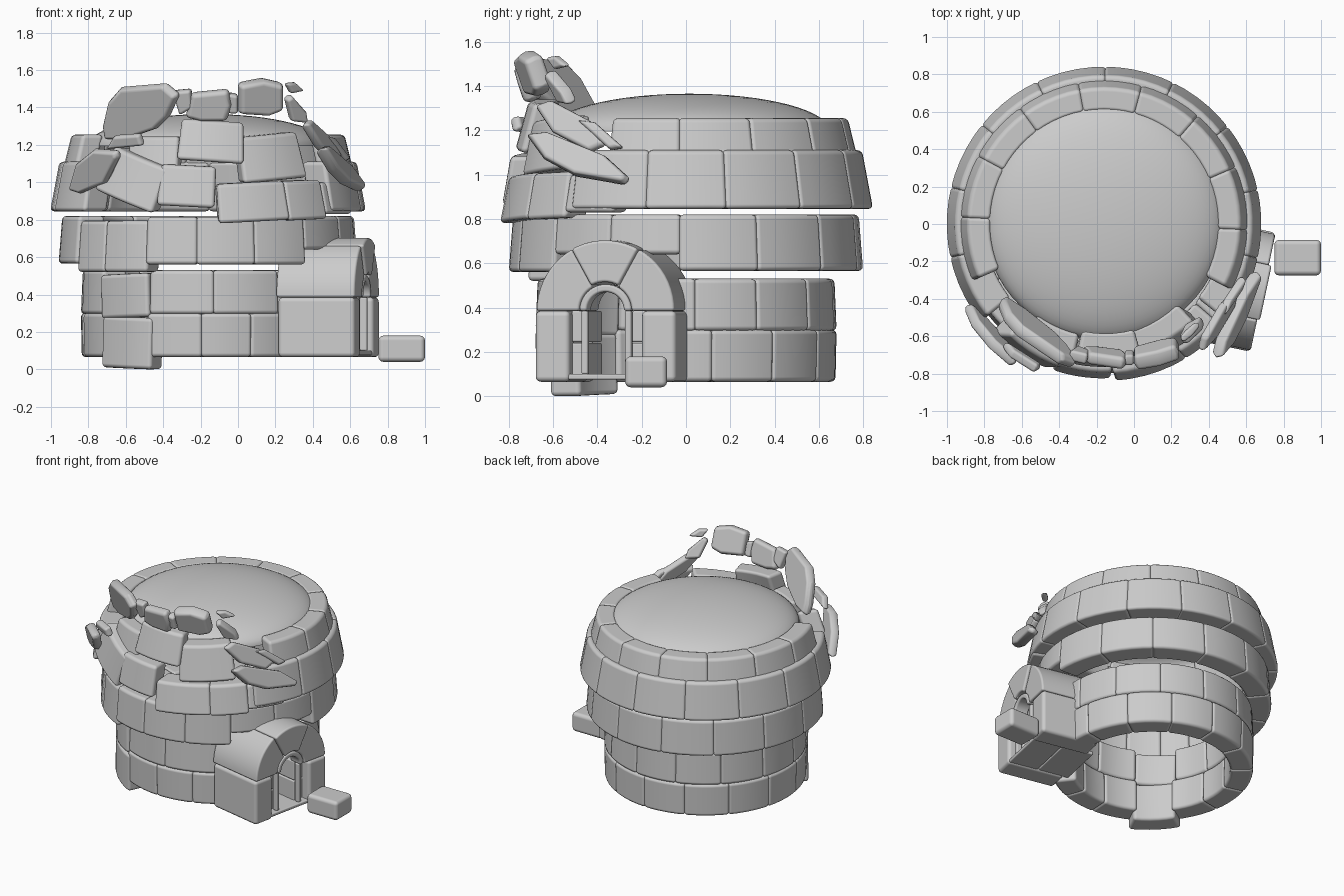
import bpy, bmesh, math
from mathutils import Vector, Matrix

if "Cube" in bpy.data.objects:
    bpy.data.objects.remove(bpy.data.objects["Cube"])

CX = -0.16  # centre of the round hut


def finish(name, bm, bevel, matrix=None, segs=3):
    bmesh.ops.recalc_face_normals(bm, faces=bm.faces)
    me = bpy.data.meshes.new(name)
    bm.to_mesh(me)
    bm.free()
    if matrix:
        me.transform(matrix)
    for p in me.polygons:
        p.use_smooth = True
    ob = bpy.data.objects.new(name, me)
    bpy.context.collection.objects.link(ob)
    if bevel:
        m = ob.modifiers.new("bevel", 'BEVEL')
        m.width, m.segments, m.limit_method = bevel, segs, 'ANGLE'
        m.angle_limit = math.radians(40)
        m.harden_normals = True
    return ob


def loft(name, sections, bevel, matrix=None):
    """Solid through a list of equal-length closed sections."""
    bm = bmesh.new()
    rows = [[bm.verts.new(p) for p in s] for s in sections]
    n = len(rows[0])
    for a, b in zip(rows, rows[1:]):
        for i in range(n):
            bm.faces.new((a[i], a[(i + 1) % n], b[(i + 1) % n], b[i]))
    bm.faces.new(rows[0])
    bm.faces.new(rows[-1])
    return finish(name, bm, bevel, matrix)


def wedge(name, a0, a1, z0, z1, r0, r1, thick=0.15, out=0, tilt=0):
    """Curved wall block between two angles, leaning from r0 to r1."""
    secs = []
    for i in range(6):
        t = math.radians(a0 - 0.35 + (a1 - a0 + 0.7) * i / 5)
        c, s = math.cos(t), math.sin(t)
        secs.append([(CX + r * c, r * s, z) for r, z in
                     ((r0 - thick, z0), (r0, z0), (r1, z1), (r1 - thick, z1))])
    mid = math.radians((a0 + a1) / 2)
    d = Vector((math.cos(mid), math.sin(mid), 0))
    c = Vector((CX, 0, (z0 + z1) / 2)) + d * (r0 - thick / 2)
    mat = (Matrix.Translation(c + d * out) @ Matrix.Rotation(math.radians(tilt), 4, d)
           @ Matrix.Translation(-c))
    return loft(name, secs, 0.022, mat)


def box(name, x, y, z, bevel, matrix=None):
    secs = [[(x[0], y[0], h), (x[1], y[0], h), (x[1], y[1], h), (x[0], y[1], h)] for h in z]
    return loft(name, secs, bevel, matrix)


def shard(name, pts, c, slope, thick, axis='y', bevel=0.014):
    """Flat flake: outline in (x,z) or (y,z), lying on a sloping plane."""
    mu = sum(p[0] for p in pts) / len(pts)
    mv = sum(p[1] for p in pts) / len(pts)
    n = Vector((-slope[0], 1, -slope[1])).normalized() * thick / 2
    secs = []
    for s, k in ((-1, 0.92), (0, 1.0), (1, 0.92)):
        sec = []
        for u, v in pts:
            u, v = mu + (u - mu) * k, mv + (v - mv) * k
            p = Vector((u, c + slope[0] * (u - mu) + slope[1] * (v - mv), v)) + n * s
            sec.append(p if axis == 'y' else Vector((p.y, p.x, p.z)))
        secs.append(sec)
    return loft(name, secs, bevel)


def spread(a, b, n):
    return [a + (b - a) * i / n for i in range(n + 1)]


# wall courses: joint angles, z range, outer radius bottom and top, thickness
courses = [
    ("course_1", spread(10, 215.7, 8), 0.065, 0.30, 0.675, 0.68, 0.155),
    ("course_1_front", [241.4, 267, 290, 308], 0.065, 0.30, 0.675, 0.68, 0.155),
    ("course_1_side", [-9, 10], 0.065, 0.30, 0.675, 0.68, 0.155),
    ("course_2", [-6, 3.4] + spread(28.5, 213, 7), 0.295, 0.53, 0.68, 0.67, 0.155),
    ("course_2_front", [242.4, 272.6, 304], 0.295, 0.53, 0.68, 0.67, 0.155),
    ("course_3", spread(-2, 207.6, 8), 0.565, 0.82, 0.80, 0.78, 0.16),
    ("course_3_sagging", [207.6, 225, 245.3], 0.52, 0.795, 0.79, 0.77, 0.16),
    ("course_3_front", [245.3, 265.6, 288.4, 311], 0.56, 0.815, 0.80, 0.78, 0.16),
    ("course_3_over_door", [311, 334, 358], 0.64, 0.82, 0.79, 0.775, 0.16),
    ("course_4", [-38, -12.5] + spread(12.5, 218, 8), 0.845, 1.11, 0.845, 0.795, 0.16),
    ("course_5", [-27] + spread(-2.3, 203, 8), 1.03, 1.255, 0.785, 0.73, 0.125),
]
for name, cuts, z0, z1, r0, r1, th in courses:
    for i, (a, b) in enumerate(zip(cuts, cuts[1:])):
        wedge(f"{name}_block_{i}", a, b, z0, z1, r0, r1, th)

# displaced blocks on the collapsed front
loose = [
    (214, 244, 0.005, 0.28, 0.67, 0.67, 0.15, 0.02, -2),
    (213, 242.4, 0.275, 0.51, 0.67, 0.67, 0.15, 0.02, 2),
    (274, 301, 0.79, 1.00, 0.845, 0.80, 0.16, 0, 3),
    (301, 319, 0.80, 1.01, 0.845, 0.80, 0.16, 0, 2),
    (319, 337, 0.83, 1.00, 0.84, 0.80, 0.16, 0, 0),
    (226, 252, 0.89, 1.14, 0.84, 0.79, 0.14, 0, -20),
    (251, 272.5, 0.87, 1.09, 0.83, 0.79, 0.14, 0, -3),
    (234, 257, 1.03, 1.245, 0.76, 0.71, 0.11, 0, 0),
    (258, 285, 1.11, 1.33, 0.77, 0.71, 0.13, 0, -4),
    (284, 313, 1.01, 1.255, 0.77, 0.71, 0.13, 0, 5),
]
for i, (a, b, z0, z1, r0, r1, th, out, tilt) in enumerate(loose):
    wedge(f"displaced_block_{i}", a, b, z0, z1, r0, r1, th, out, tilt)

# broken flakes, outlines seen from the front
shard("large_flake", [(-.72, 1.30), (-.69, 1.43), (-.62, 1.51), (-.38, 1.53), (-.31, 1.47),
      (-.36, 1.36), (-.43, 1.29), (-.6, 1.23), (-.71, 1.23)], -0.57, (-0.65, -0.4), 0.07)
shard("upper_chunk_left", [(-.28, 1.35), (-.25, 1.48), (-.05, 1.5), (-.03, 1.42),
      (-.06, 1.33), (-.2, 1.33)], -0.71, (-0.12, -0.3), 0.07, bevel=.02)
shard("upper_chunk_right", [(0, 1.37), (0, 1.53), (.13, 1.555), (.24, 1.53), (.24, 1.39),
      (.16, 1.36)], -0.69, (0.25, -0.35), 0.09, bevel=.02)
shard("chip_1", [(-.35, 1.49), (-.25, 1.50), (-.24, 1.4), (-.31, 1.36)], -0.70, (-.2, -.3), 0.06)
shard("chip_2", [(-.05, 1.48), (.0, 1.47), (.0, 1.37), (-.05, 1.37)], -0.715, (0, -.3), 0.06)
shard("chip_3", [(.25, 1.45), (.28, 1.47), (.36, 1.38), (.37, 1.32), (.28, 1.33)],
      -0.57, (.5, -.4), 0.06)
shard("chip_4", [(.25, 1.53), (.3, 1.535), (.35, 1.49), (.28, 1.475)], -0.58, (.9, -.2), 0.04)
shard("left_flake", [(-.9, .96), (-.86, 1.1), (-.76, 1.18), (-.64, 1.17), (-.63, 1.14),
      (-.7, 1.0), (-.84, .94)], -0.60, (-0.9, -0.4), 0.06)
shard("left_chip", [(-.7, 1.18), (-.66, 1.25), (-.52, 1.26), (-.5, 1.2)], -0.72, (-.6, -.4), 0.05)
# flakes above the doorway, outlines seen from the right
shard("right_flake_top", [(-.68, 1.31), (-.61, 1.335), (-.43, 1.24), (-.36, 1.13), (-.43, 1.10),
      (-.6, 1.19)], 0.45, (0.4, -0.35), 0.05, 'x')
shard("right_flake_small", [(-.49, 1.245), (-.41, 1.235), (-.28, 1.12), (-.34, 1.11)],
      0.53, (0.4, -0.3), 0.05, 'x')
shard("right_flake_low", [(-.72, 1.18), (-.63, 1.19), (-.36, 1.08), (-.25, .98), (-.27, .955),
      (-.5, .995), (-.64, 1.07)], 0.555, (0.3, -0.4), 0.07, 'x')

# shallow roof cap
bm = bmesh.new()
bmesh.ops.create_uvsphere(bm, u_segments=64, v_segments=32, radius=1)
bmesh.ops.delete(bm, geom=[v for v in bm.verts if v.co.z < -0.01], context='VERTS')
finish("roof_dome", bm, 0, Matrix.Translation((CX, 0.015, 1.195))
       @ Matrix.Diagonal((0.64, 0.635, 0.17, 1)))

# doorway, built facing local +x and turned slightly to the front
D = Matrix.Translation((0.69, -0.365, 0)) @ Matrix.Rotation(math.radians(-12), 4, 'Z')


def arch(name, a0, a1, r0, r1, x0, x1, bevel, n=10):
    secs = []
    for t in spread(math.radians(a0), math.radians(a1), n):
        secs.append([(x, r * math.cos(t), 0.385 + r * math.sin(t))
                     for x, r in ((x0, r0), (x1, r0), (x1, r1), (x0, r1))])
    loft(name, secs, bevel, D)


for side, s in (("left", -1), ("right", 1)):
    y = sorted((s * 0.165, s * 0.325))
    box(f"door_pillar_{side}", (-0.42, 0.0), y, (0.065, 0.385), 0.024, D)
    y = sorted((s * 0.09, s * 0.17))
    for i, z in enumerate(((0.09, 0.24), (0.245, 0.385))):
        box(f"passage_lining_{side}_{i}", (-0.36, -0.07), y, z, 0.008, D)
    y = sorted((s * 0.085, s * 0.115))
    box(f"door_trim_{side}", (-0.06, -0.02), y, (0.1, 0.385), 0.008, D)
arch("arch_stone_right", 0, 61, 0.12, 0.318, -0.43, 0.0, 0.03)
arch("keystone", 61, 119, 0.13, 0.318, -0.40, 0.015, 0.03)
arch("arch_stone_left", 119, 180, 0.12, 0.318, -0.43, 0.0, 0.03)
arch("door_trim_arch", 0, 180, 0.085, 0.12, -0.10, 0.0, 0.012, 20)
box("passage_floor_inner", (-0.46, -0.23), (-0.18, 0.18), (0.075, 0.10), 0.008, D)
box("passage_floor_outer", (-0.225, -0.01), (-0.18, 0.18), (0.075, 0.10), 0.008, D)

# fallen block beside the door
box("fallen_block", (0.75, 1.0), (-0.275, -0.085), (0.04, 0.18), 0.026)
